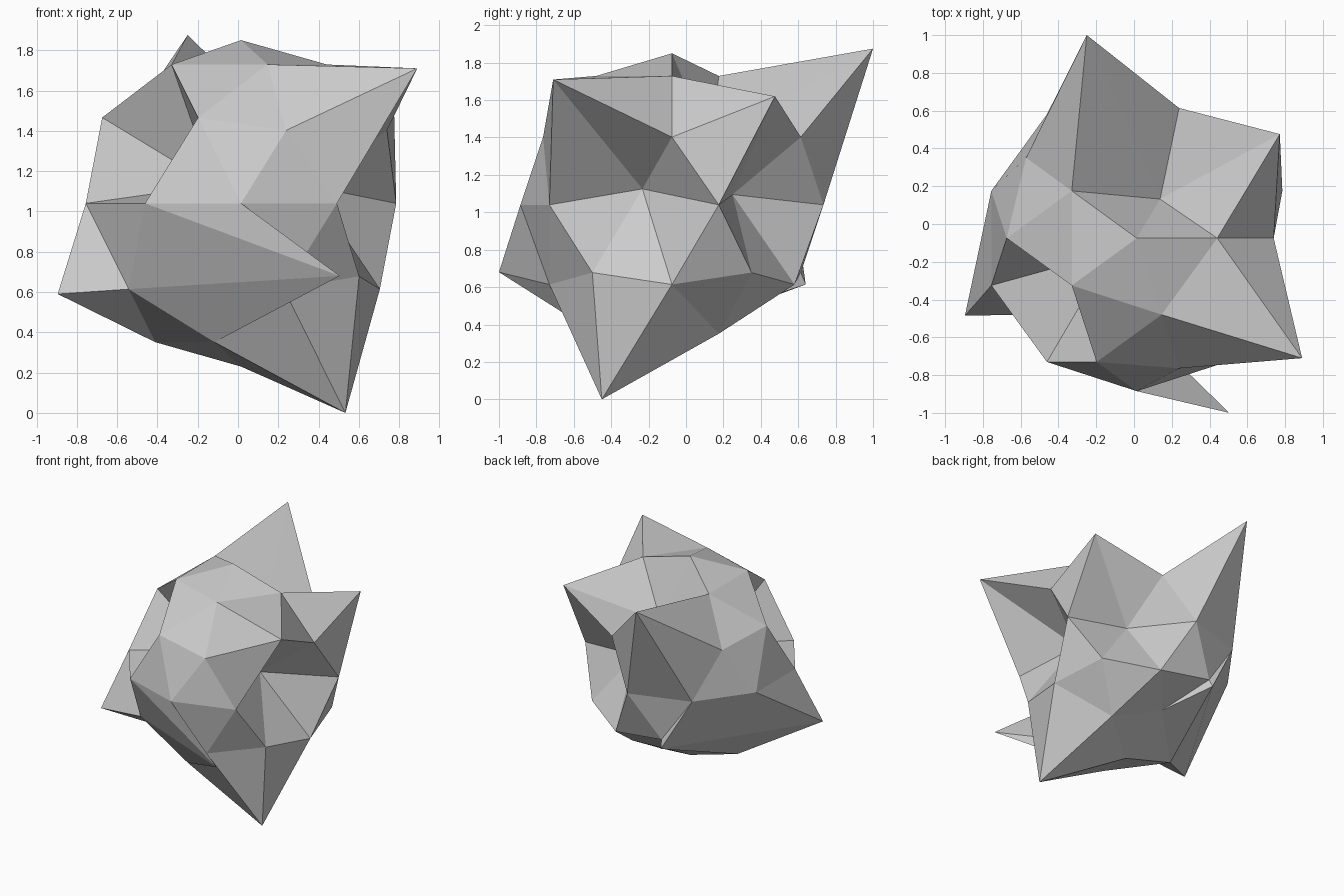
import bpy, bmesh
from math import cos, sin, radians, sqrt
from mathutils import Vector

if "Cube" in bpy.data.objects:
    bpy.data.objects.remove(bpy.data.objects["Cube"])

CENTRE = Vector((0.015, -0.075, 1.04))
RADIUS = 0.81

# Points pulled out or pushed in: (azimuth in degrees, unit height) -> new position
MOVED = {
    # spikes
    (108, 0.526): (-0.25, 1.00, 1.875),
    (36, 0.526): (0.772, 0.476, 1.62),
    (-36, 0.526): (0.89, -0.71, 1.71),
    (-108, -0.447): (0.505, -1.00, 0.68),
    (180, -0.447): (-0.895, -0.485, 0.59),
    (-36, -0.851): (0.533, -0.45, 0.0),
    (144, -0.526): (-0.22, 0.64, 0.614),
    # dents
    (72, 0.851): (0.138, 0.132, 1.365),
    (-144, 0.447): (-0.12, -0.15, 1.13),
    (-18, 0.0): (0.36, -0.233, 1.125),
    (54, 0.0): (0.28, 0.249, 1.095),
    (108, -0.851): (-0.03, 0.28, 0.494),
}

# Low-poly ball
bm = bmesh.new()
bmesh.ops.create_icosphere(bm, subdivisions=2, radius=1.0)
bm.verts.ensure_lookup_table()
base = [v.co.normalized() for v in bm.verts]
for v, d in zip(bm.verts, base):
    v.co = CENTRE + d * RADIUS

# Reshape into a jagged rock
for (azimuth, h), target in MOVED.items():
    a, r = radians(azimuth), sqrt(1 - h * h)
    d = Vector((r * cos(a), r * sin(a), h))
    i = min(range(len(base)), key=lambda k: (base[k] - d).length)
    bm.verts[i].co = target

mesh = bpy.data.meshes.new("jagged_rock")
bm.to_mesh(mesh)
bm.free()
rock = bpy.data.objects.new("jagged_rock", mesh)
bpy.context.collection.objects.link(rock)
